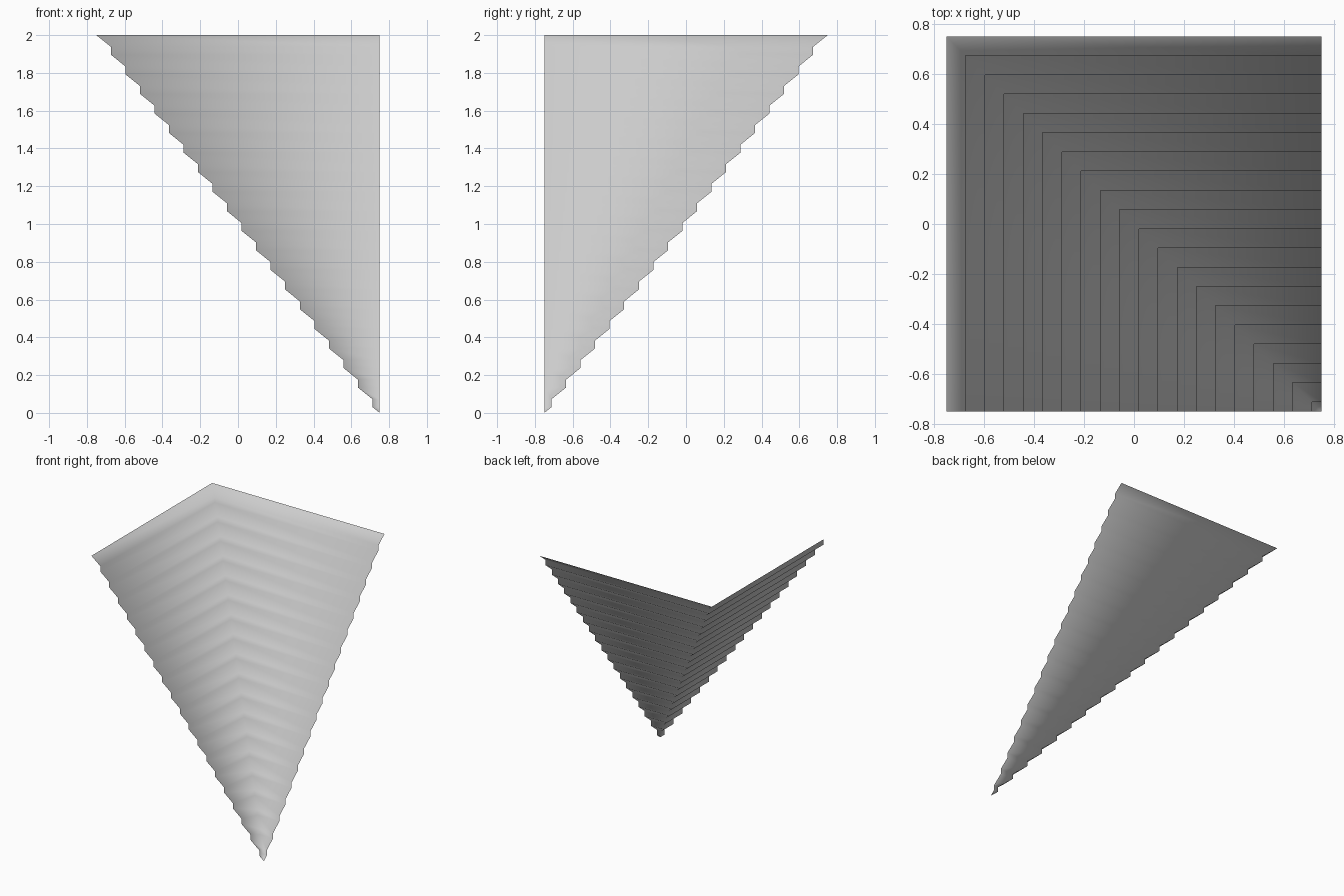
import bpy, bmesh, math

if "Cube" in bpy.data.objects:
    bpy.data.objects.remove(bpy.data.objects["Cube"])

HALF = 0.75            # half width of the square plan
HEIGHT = 2.0
STEPS = 19             # full courses, followed by a half course at the tip
RUN = 2 * HALF / (STEPS + 0.5)
SLOPE = 0.062          # drop of each sloping course
RISER = (HEIGHT - SLOPE / 2) / STEPS - SLOPE

# Stepped profile: sloping course, then short vertical drop
profile = [(-HALF, HEIGHT)]
for i in range(STEPS):
    t, z = profile[-1]
    profile += [(t + RUN, z - SLOPE), (t + RUN, z - SLOPE - RISER)]

# Open corner shell: each level is an L-shaped line meeting on the diagonal
bm = bmesh.new()
rows = [[bm.verts.new(p) for p in ((t, -HALF, z), (t, -t, z), (HALF, -t, z))]
        for t, z in profile]
for a, b in zip(rows, rows[1:]):
    for i in range(2):
        bm.faces.new((a[i], b[i], b[i + 1], a[i + 1]))

# Pointed tip
tip = bm.verts.new((HALF, -HALF, 0))
last = rows[-1]
for i in range(2):
    bm.faces.new((last[i], tip, last[i + 1]))

mesh = bpy.data.meshes.new("stepped_corner_shell")
bm.to_mesh(mesh)
bm.free()
shell = bpy.data.objects.new("stepped_corner_shell", mesh)
bpy.context.collection.objects.link(shell)

# Smooth across the courses, sharp where the drops meet on the diagonal
bpy.context.view_layer.objects.active = shell
shell.select_set(True)
bpy.ops.object.shade_smooth_by_angle(angle=math.radians(60))
